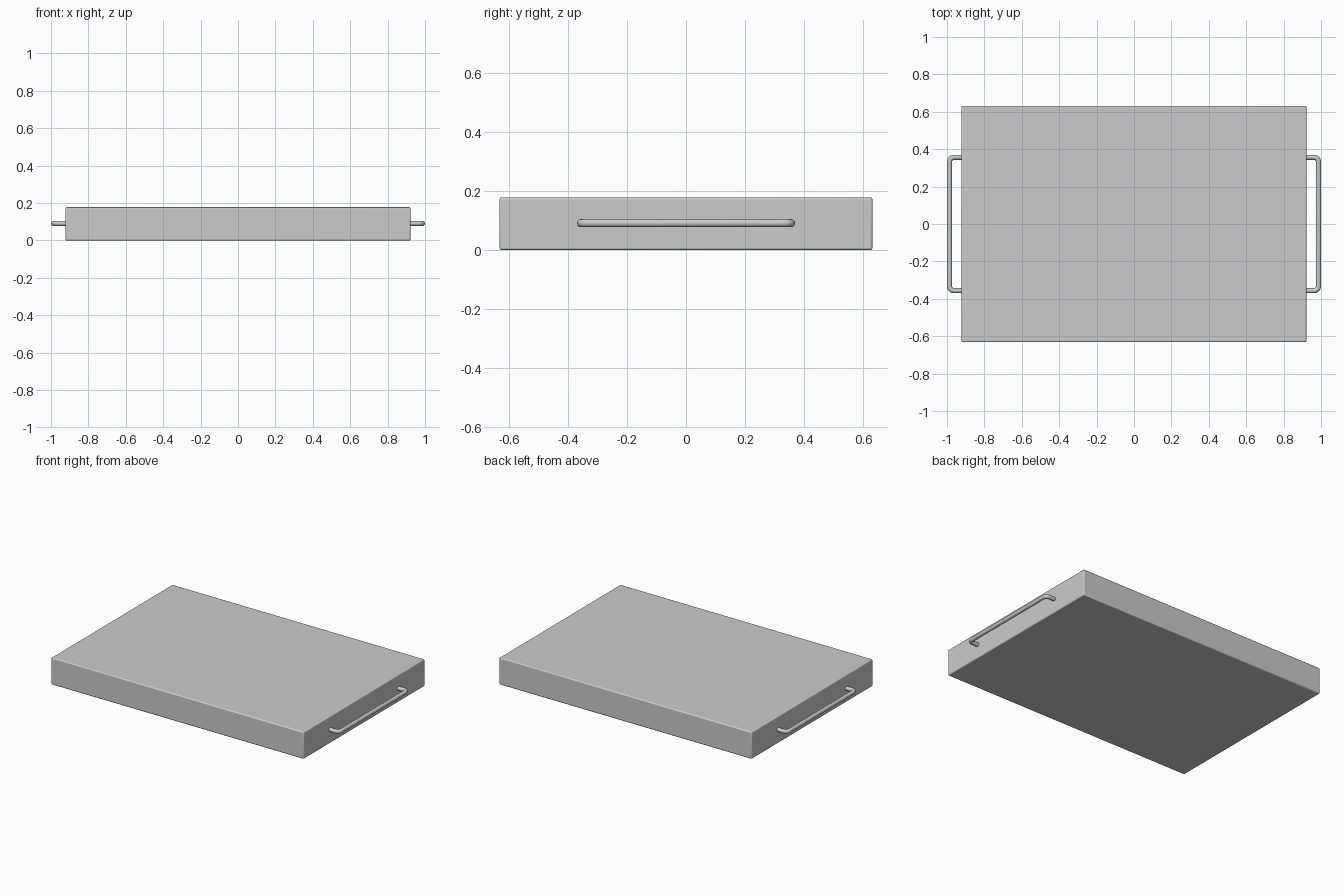
import bpy
from math import sin, cos, pi, radians

if "Cube" in bpy.data.objects:
    bpy.data.objects.remove(bpy.data.objects["Cube"])

HX, HY, H = 0.922, 0.632, 0.178   # half width, half depth, height
TUBE = 0.0135                     # handle tube radius


def finish(obj):
    bpy.ops.object.select_all(action='DESELECT')
    obj.select_set(True)
    bpy.context.view_layer.objects.active = obj
    bpy.ops.object.shade_smooth_by_angle(angle=radians(35))


# Slab body with slightly softened edges
bpy.ops.mesh.primitive_cube_add(size=1, location=(0, 0, H / 2))
body = bpy.context.object
body.name = "body"
body.scale = (2 * HX, 2 * HY, H)
bpy.ops.object.transform_apply(location=False, rotation=False, scale=True)
bevel = body.modifiers.new("soft_edges", 'BEVEL')
bevel.width = 0.007
bevel.segments = 3
finish(body)


# Bent-tube handle: two legs, rounded corners and a long grip
def handle(name, side):
    x_out, y_end, r = 1 - TUBE, 0.37 - TUBE, 0.024
    steps = 6
    half = [(HX - 0.01, y_end)]
    for i in range(steps + 1):
        a = pi / 2 * (1 - i / steps)
        half.append((x_out - r + r * cos(a), y_end - r + r * sin(a)))
    path = half + [(x, -y) for x, y in reversed(half)]

    curve = bpy.data.curves.new(name, 'CURVE')
    curve.dimensions = '3D'
    curve.bevel_depth = TUBE
    curve.bevel_resolution = 4
    curve.use_fill_caps = True
    spline = curve.splines.new('POLY')
    spline.points.add(len(path) - 1)
    for point, (x, y) in zip(spline.points, path):
        point.co = (side * x, side * y, 0, 1)
    obj = bpy.data.objects.new(name, curve)
    obj.location.z = 0.091
    bpy.context.collection.objects.link(obj)
    bpy.ops.object.select_all(action='DESELECT')
    obj.select_set(True)
    bpy.context.view_layer.objects.active = obj
    bpy.ops.object.convert(target='MESH')
    finish(bpy.context.object)


handle("right_handle", 1)
handle("left_handle", -1)
